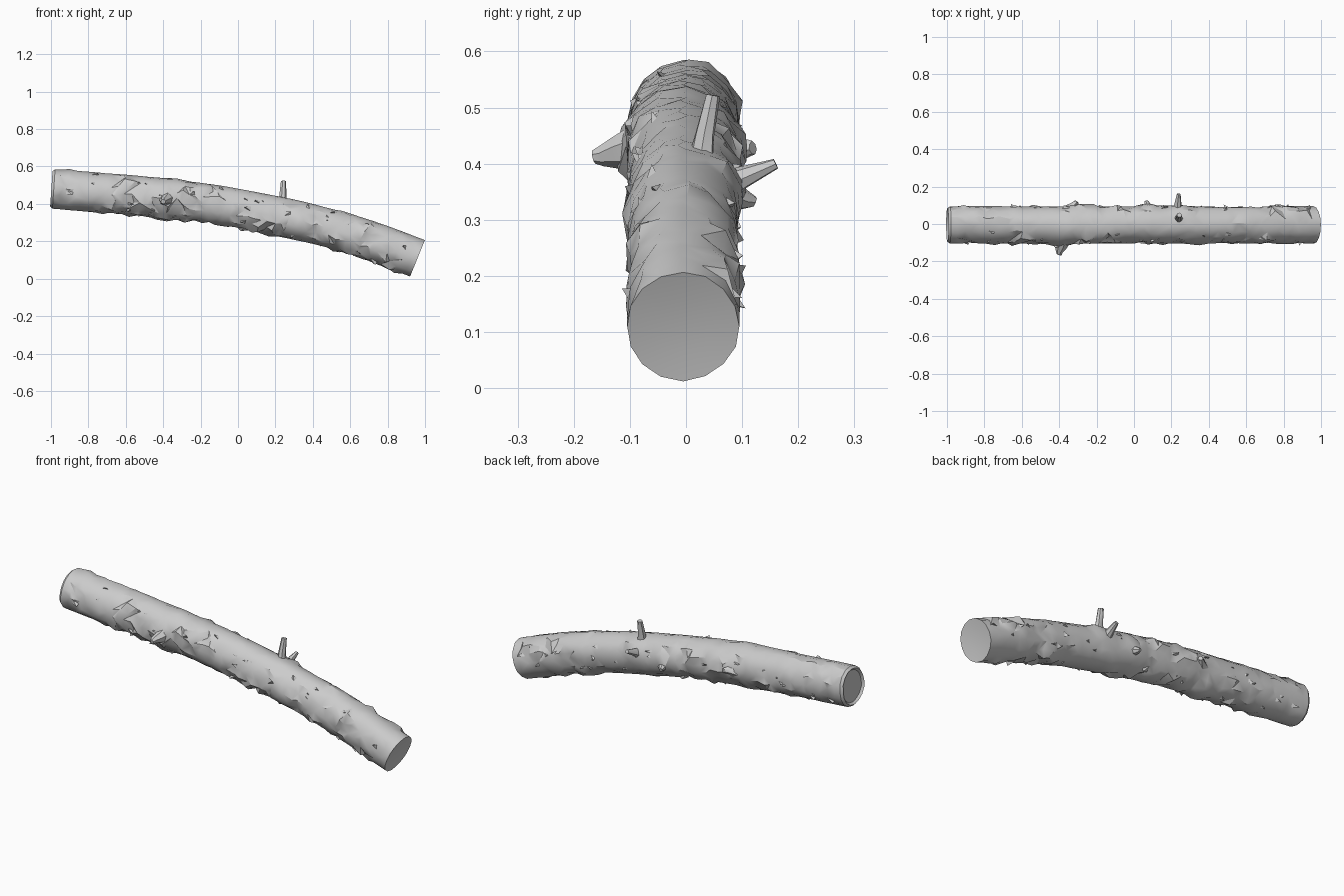
import bpy, bmesh, random
from math import sin, cos, radians, pi, exp, atan2
from mathutils import Vector, noise

if "Cube" in bpy.data.objects:
    bpy.data.objects.remove(bpy.data.objects["Cube"])

random.seed(7)
RINGS, SIDES, X0, X1 = 52, 16, -0.985, 0.96


def spine(x):
    return Vector((x, -0.005, 0.375 - 0.1923 * x - 0.0872 * x * x
                   - 0.025 * x * (x - 0.96) * (x + 0.99)))


def frame(x):
    """Upward normal and tangent of the bent log."""
    t = (spine(x + 0.01) - spine(x - 0.01)).normalized()
    return Vector((-t.z, 0, t.x)), t


def finish(bm, name, angle):
    bmesh.ops.recalc_face_normals(bm, faces=bm.faces)
    me = bpy.data.meshes.new(name)
    bm.to_mesh(me)
    bm.free()
    ob = bpy.data.objects.new(name, me)
    bpy.context.collection.objects.link(ob)
    bpy.context.view_layer.objects.active = ob
    ob.select_set(True)
    bpy.ops.object.shade_smooth_by_angle(angle=radians(angle))
    ob.select_set(False)
    return ob


# swellings on the trunk: x, angle (0 = back, 90 = up), height, spread
KNOTS = [(-0.4, 185, 0.022, 0.05), (-0.31, 5, 0.02, 0.04), (0.07, 5, 0.018, 0.04),
         (0.18, 270, 0.014, 0.035), (-0.39, 262, 0.022, 0.05), (-0.92, 75, 0.01, 0.03),
         (-0.76, 250, 0.012, 0.03), (-0.35, 90, 0.008, 0.06), (0.34, 190, 0.014, 0.04),
         (0.24, 30, 0.012, 0.05), (0.55, 90, 0.008, 0.04), (-0.76, 190, 0.014, 0.03)]


def radius(x, a):
    r = 0.099 + 0.006 * abs(sin(a)) + 0.006 * noise.noise((x * 3, cos(a), sin(a)))
    for kx, ka, h, s in KNOTS:
        d = atan2(sin(a - radians(ka)), cos(a - radians(ka))) * 0.1
        r += h * exp(-((x - kx) ** 2 + d * d) / (s * s))
    return r


def on_log(x, a, lift=0.0):
    n, t = frame(x)
    return spine(x) + (Vector((0, 1, 0)) * cos(a) + n * sin(a)) * (radius(x, a) + lift)


# trunk with ragged bark
bm = bmesh.new()
rings = []
for i in range(RINGS):
    ring = []
    for j in range(SIDES):
        a = 2 * pi * j / SIDES
        end = i in (0, RINGS - 1)
        x = X0 + (X1 - X0) * i / (RINGS - 1)
        lift = 0
        if not end:
            x += random.uniform(-0.013, 0.013)
            a += random.uniform(-0.1, 0.1)
            rough = noise.noise((x * 4 + 5, cos(a) * 1.5, sin(a) * 1.5)) > -0.08
            if rough and sin(a) < 0.85 and random.random() < 0.3:
                lift = random.choice((0.012, 0.009, -0.011, -0.008))
        ring.append(bm.verts.new(on_log(x, a, lift)))
    rings.append(ring)
for r0, r1 in zip(rings, rings[1:]):
    for j in range(SIDES):
        k = (j + 1) % SIDES
        q = [r0[j], r0[k], r1[k], r1[j]]
        if random.random() < 0.5:
            q = q[1:] + q[:1]
        bm.faces.new((q[0], q[1], q[2]))
        bm.faces.new((q[0], q[2], q[3]))


# cut ends: rounded rim on the left, dished disc on the right
def cap(ring, steps):
    c = sum((v.co for v in ring), Vector()) / SIDES
    t = frame(c.x)[1]
    for scale, push in steps:
        new = [bm.verts.new(c + (v.co - c) * scale + t * push) for v in rings_last(ring)]
        last = cap.last
        for j in range(SIDES):
            k = (j + 1) % SIDES
            bm.faces.new((last[j], last[k], new[k], new[j]))
        cap.last = new
    mid = bm.verts.new(c + t * steps[-1][1])
    for j in range(SIDES):
        bm.faces.new((cap.last[j], cap.last[(j + 1) % SIDES], mid))


def rings_last(ring):
    return ring


cap.last = rings[0]
cap(rings[0], [(0.9, -0.013), (0.8, -0.002)])
cap.last = rings[-1]
cap(rings[-1], [(0.5, -0.006)])
finish(bm, "log_trunk", 32)


# broken branch stubs: (point, radius) rings along each stub
def stub(name, path, sides=7):
    bm = bmesh.new()
    axis = (path[-1][0] - path[0][0]).normalized()
    u = axis.orthogonal().normalized()
    w = axis.cross(u)
    prev = None
    for p, r in path:
        ring = [bm.verts.new(p + (u * cos(2 * pi * j / sides) + w * sin(2 * pi * j / sides))
                             * r * random.uniform(0.88, 1.1)) for j in range(sides)]
        if prev:
            for j in range(sides):
                k = (j + 1) % sides
                bm.faces.new((prev[j], prev[k], ring[k], ring[j]))
        prev = ring
    bm.faces.new(prev)
    finish(bm, name, 40)


V = Vector
stub("upright_twig", [(V((0.24, 0.028, 0.41)), 0.024), (V((0.24, 0.034, 0.45)), 0.018),
                      (V((0.243, 0.048, 0.522)), 0.014)])
stub("back_twig", [(V((0.235, 0.06, 0.353)), 0.035), (V((0.235, 0.1, 0.374)), 0.021),
                   (V((0.24, 0.16, 0.4)), 0.010)])
stub("front_knot_stub", [(V((-0.38, -0.08, 0.43)), 0.05), (V((-0.39, -0.125, 0.42)), 0.03),
                         (V((-0.4, -0.15, 0.413)), 0.018), (V((-0.4, -0.164, 0.412)), 0.013)])
stub("back_knot_stub", [(V((-0.34, 0.07, 0.42)), 0.04), (V((-0.32, 0.1, 0.425)), 0.02),
                        (V((-0.305, 0.119, 0.428)), 0.012)])
stub("back_small_stub", [(V((0.08, 0.07, 0.35)), 0.035), (V((0.07, 0.105, 0.335)), 0.018),
                         (V((0.065, 0.122, 0.332)), 0.01)])

# loose flakes of bark: thin wedges lifting off the surface
bm = bmesh.new()
for _ in range(60):
    x = random.uniform(-0.92, 0.9)
    a = random.uniform(radians(110), radians(405))
    L, w = random.uniform(0.02, 0.05), random.uniform(0.08, 0.22)
    s = random.choice((-1, 1))
    base = [on_log(x, a - w, -0.006), on_log(x, a + w, -0.006), on_log(x + s * L, a, -0.006)]
    tip = on_log(x + s * L * 0.9, a + random.uniform(-w, w), random.uniform(0.004, 0.014))
    b = [bm.verts.new(p) for p in base]
    t = bm.verts.new(tip)
    bm.faces.new(b)
    for j in range(3):
        bm.faces.new((b[j], b[(j + 1) % 3], t))
finish(bm, "bark_flakes", 25)
